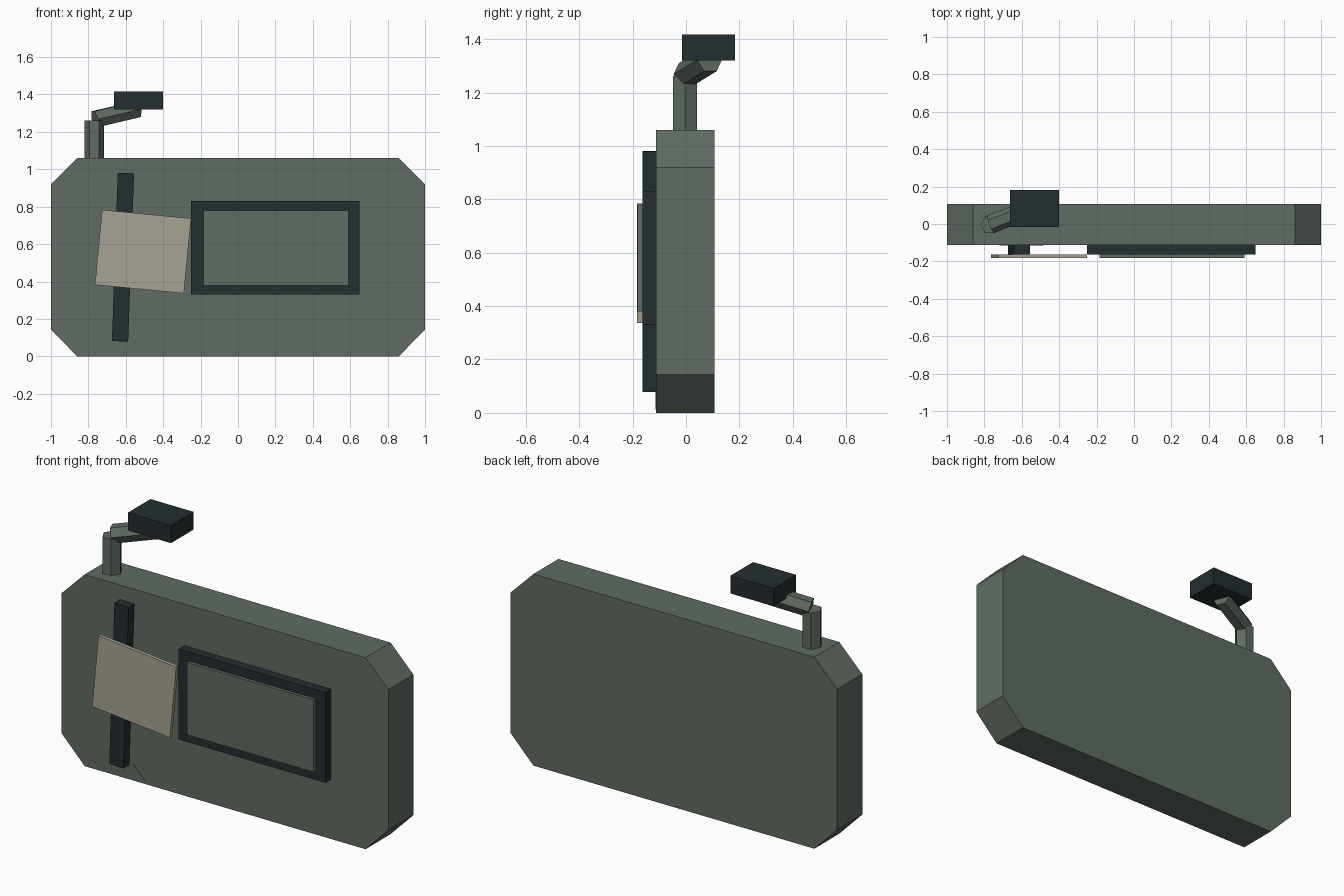
import bpy, bmesh, math
from mathutils import Vector

if "Cube" in bpy.data.objects:
    bpy.data.objects.remove(bpy.data.objects["Cube"])


def material(name, rgb):
    m = bpy.data.materials.new(name)
    m.diffuse_color = (*rgb, 1)
    m.use_nodes = True
    m.node_tree.nodes["Principled BSDF"].inputs["Base Color"].default_value = m.diffuse_color
    return m


GREEN = material("grey green", (0.115, 0.148, 0.122))
DARK = material("dark slate", (0.017, 0.027, 0.029))
BEIGE = material("beige", (0.385, 0.362, 0.290))


def finish(name, bm, mat):
    bmesh.ops.recalc_face_normals(bm, faces=bm.faces)
    mesh = bpy.data.meshes.new(name)
    bm.to_mesh(mesh)
    bm.free()
    mesh.materials.append(mat)
    ob = bpy.data.objects.new(name, mesh)
    bpy.context.collection.objects.link(ob)
    return ob


def slab(name, outline, y0, y1, mat):
    """Extrude an x-z outline from y0 to y1."""
    bm = bmesh.new()
    face = bm.faces.new([bm.verts.new((x, y0, z)) for x, z in outline])
    ext = bmesh.ops.extrude_face_region(bm, geom=[face])
    verts = [v for v in ext["geom"] if isinstance(v, bmesh.types.BMVert)]
    bmesh.ops.translate(bm, verts=verts, vec=(0, y1 - y0, 0))
    return finish(name, bm, mat)


def panel(name, cx, cz, w, h, y0, y1, mat, tilt=0):
    """Rectangular slab, tilted clockwise (degrees) as seen from the front."""
    c, s = math.cos(math.radians(tilt)), math.sin(math.radians(tilt))
    corners = [(-w/2, -h/2), (w/2, -h/2), (w/2, h/2), (-w/2, h/2)]
    pts = [(cx + x*c + z*s, cz - x*s + z*c) for x, z in corners]
    return slab(name, pts, y0, y1, mat)


def hex_tube(name, start, end, r, mat):
    """Six-sided rod between two points."""
    a, b = Vector(start), Vector(end)
    bm = bmesh.new()
    bmesh.ops.create_cone(bm, cap_ends=True, segments=6, radius1=r, radius2=r,
                          depth=(b - a).length)
    # put corners on the local x axis whatever the primitive's start angle
    v = bm.verts[:][0].co
    turn = -math.atan2(v.y, v.x)
    for vert in bm.verts:
        x, y = vert.co.x, vert.co.y
        vert.co.x = x*math.cos(turn) - y*math.sin(turn)
        vert.co.y = x*math.sin(turn) + y*math.cos(turn)
    ob = finish(name, bm, mat)
    ob.location = (a + b) / 2
    ob.rotation_euler = (b - a).to_track_quat('Z', 'Y').to_euler()
    if abs((b - a).normalized().z) > 0.99:
        ob.rotation_euler = (0, 0, 0)
    return ob


# Main casing with cut corners
slab("casing", [(-0.86, 0), (0.86, 0), (1, 0.143), (1, 0.92), (0.86, 1.06),
                (-0.86, 1.06), (-1, 0.92), (-1, 0.143)], -0.113, 0.106, GREEN)

# Framed screen
panel("screen_frame", 0.20, 0.58, 0.90, 0.50, -0.163, -0.113, DARK)
panel("screen", 0.203, 0.58, 0.775, 0.40, -0.181, -0.163, GREEN)

# Vertical strap with the tilted card in front of it
panel("strap", -0.615, 0.53, 0.087, 0.90, -0.163, -0.113, DARK, tilt=2)
panel("card", -0.508, 0.56, 0.478, 0.403, -0.183, -0.163, BEIGE, tilt=5.5)

# Faceted bump at the foot of the strap
slab("strap_foot", [(-0.72, 0.012), (-0.483, 0.012), (-0.56, 0.09),
                    (-0.66, 0.06)], -0.115, -0.10, GREEN)

# Jointed arm on top, carrying a block
hex_tube("arm_post", (-0.768, -0.004, 1.0), (-0.768, -0.004, 1.262), 0.052, GREEN)
hex_tube("arm_link", (-0.765, 0.0, 1.268), (-0.535, 0.088, 1.322), 0.05, GREEN)
panel("arm_block", -0.532, 1.368, 0.264, 0.098, -0.015, 0.183, DARK)
